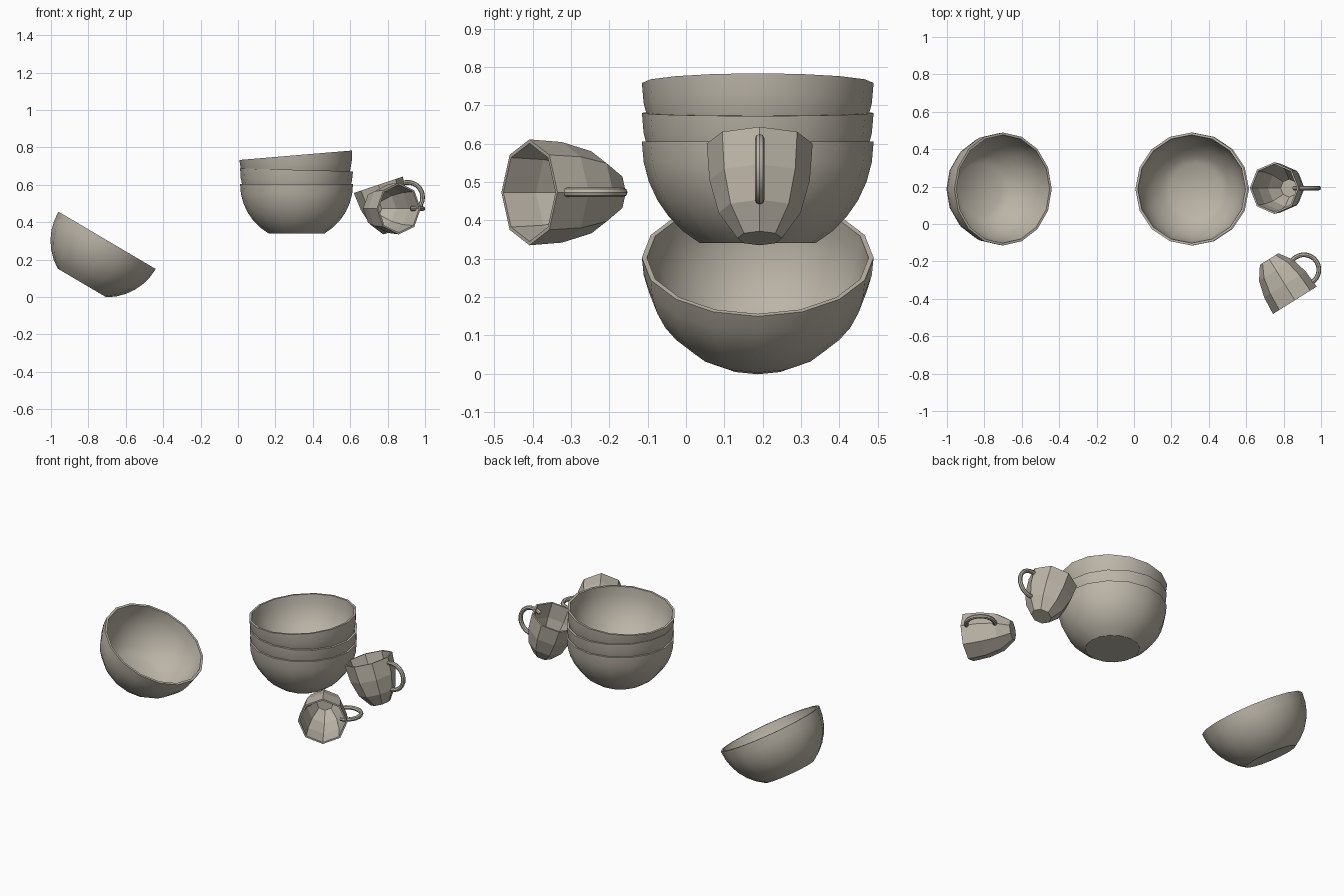
import bpy, bmesh, math
from mathutils import Matrix, Vector

if "Cube" in bpy.data.objects:
    bpy.data.objects.remove(bpy.data.objects["Cube"])

clay = bpy.data.materials.new("warm_grey_ceramic")
clay.diffuse_color = (0.50, 0.46, 0.39, 1)
clay.use_nodes = True
clay.node_tree.nodes["Principled BSDF"].inputs["Base Color"].default_value = clay.diffuse_color


def finish(bm, name, matrix, smooth):
    bmesh.ops.recalc_face_normals(bm, faces=bm.faces)
    me = bpy.data.meshes.new(name)
    bm.to_mesh(me)
    bm.free()
    me.materials.append(clay)
    ob = bpy.data.objects.new(name, me)
    bpy.context.collection.objects.link(ob)
    ob.matrix_world = matrix
    if smooth:
        bpy.ops.object.select_all(action='DESELECT')
        ob.select_set(True)
        bpy.context.view_layer.objects.active = ob
        bpy.ops.object.shade_smooth_by_angle(angle=math.radians(35))
    return ob


def vessel(name, outer, thick, sides, matrix, smooth):
    """Closed lathe: outer (radius, depth below rim) points, then an inset inner wall."""
    inner = [(r - thick, d if i == 0 else d - thick * d / outer[-1][1])
             for i, (r, d) in enumerate(outer)]
    bm = bmesh.new()
    rings = []
    for r, d in outer[::-1] + inner:
        rings.append([bm.verts.new((r * math.cos(2 * math.pi * k / sides),
                                    r * math.sin(2 * math.pi * k / sides), -d))
                      for k in range(sides)])
    for a, b in zip(rings, rings[1:]):
        for k in range(sides):
            n = (k + 1) % sides
            bm.faces.new((a[k], a[n], b[n], b[k]))
    bm.faces.new(rings[0][::-1])
    bm.faces.new(rings[-1])
    return finish(bm, name, matrix, smooth)


def handle(name, matrix):
    """Round tube bent into an open ring in the local xz plane."""
    bm = bmesh.new()
    cx, cz, big, small, steps, sides = 0.128, -0.113, 0.080, 0.0125, 14, 8
    rings = []
    for i in range(steps + 1):
        t = math.radians(-112 + 224 * i / steps)
        out = Vector((math.cos(t), 0, math.sin(t)))
        c = Vector((cx, 0, cz)) + out * big
        rings.append([bm.verts.new(c + out * small * math.cos(2 * math.pi * k / sides)
                                   + Vector((0, small * math.sin(2 * math.pi * k / sides), 0)))
                      for k in range(sides)])
    for a, b in zip(rings, rings[1:]):
        for k in range(sides):
            n = (k + 1) % sides
            bm.faces.new((a[k], a[n], b[n], b[k]))
    bm.faces.new(rings[0])
    bm.faces.new(rings[-1])
    finish(bm, name, matrix, True)


def place(x, y, z, tilt):
    return Matrix.Translation((x, y, z)) @ Matrix.Rotation(math.radians(tilt), 4, 'Y')


# Bowls: part of a sphere with a flat base, placed by rim centre
bowl = [(0.302 * math.cos(math.radians(a)), 0.305 * math.sin(math.radians(a)))
        for a in range(0, 61, 10)]
for name, m in (("tilted_bowl", place(-0.70, 0.187, 0.303, 30.5)),
                ("stack_bowl_bottom", place(0.313, 0.187, 0.605, 0)),
                ("stack_bowl_middle", place(0.313, 0.187, 0.680, 1.5)),
                ("stack_bowl_top", place(0.308, 0.187, 0.758, -4.8))):
    vessel(name, bowl, 0.013, 16, m, True)

# Mugs: eight-sided bodies with a ring handle
mug = [(0.138, 0), (0.131, 0.10), (0.107, 0.19), (0.058, 0.26)]
lying = Matrix(((0.848, 0, 0.530, 0.860),
                (0.530, 0, -0.848, -0.408),
                (0, 1, 0, 0.473),
                (0, 0, 0, 1)))
for name, m in (("upright_mug", place(0.75, 0.192, 0.600, -18.5)),
                ("lying_mug", lying)):
    vessel(name + "_body", mug, 0.010, 8, m, False)
    handle(name + "_handle", m)
